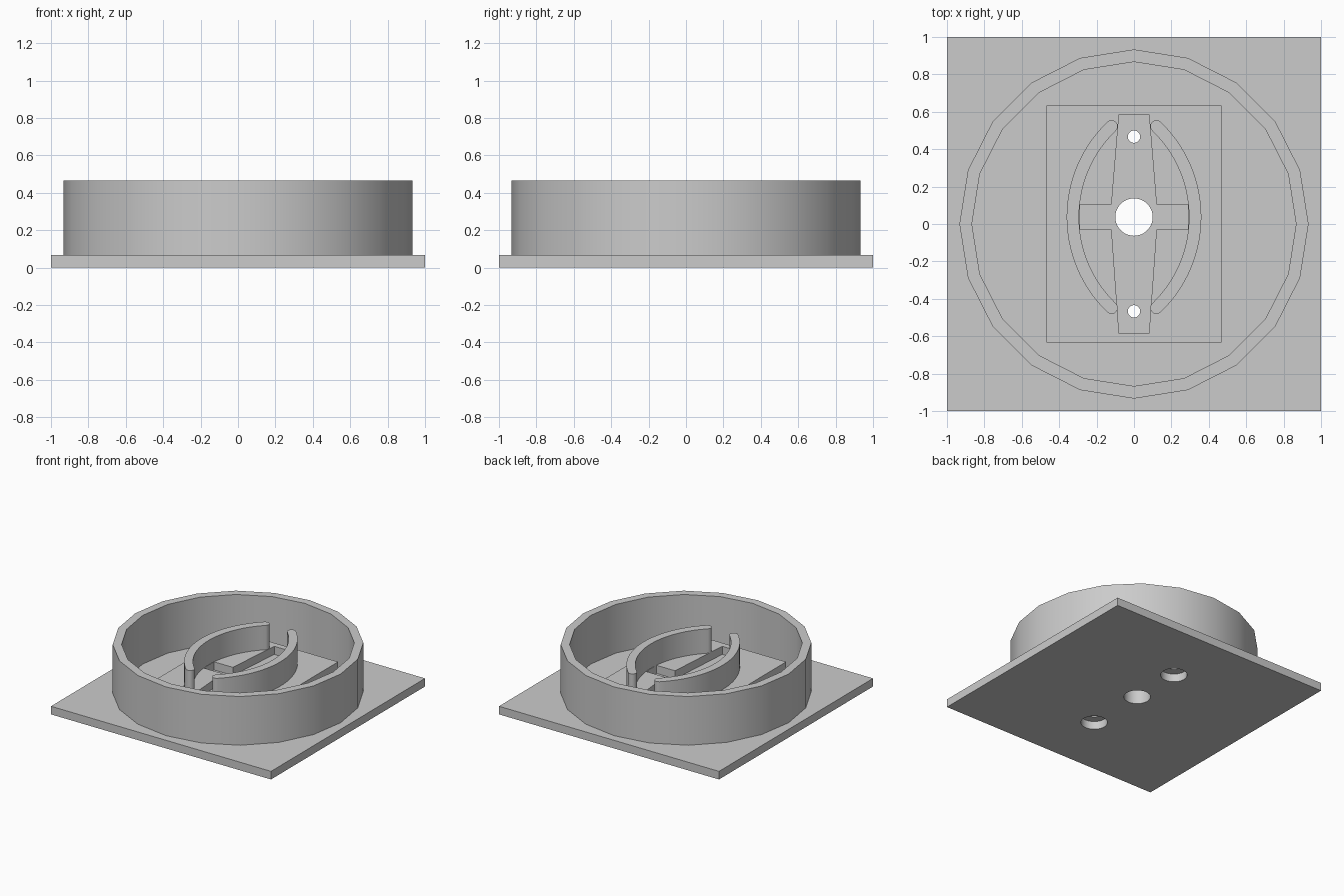
import bpy, bmesh
from math import sin, cos, pi, radians, asin

cube = bpy.data.objects.get("Cube")
if cube:
    bpy.data.objects.remove(cube, do_unlink=True)

# Single plain grey
grey = bpy.data.materials.new("light grey")
grey.use_nodes = True
grey.diffuse_color = (0.6, 0.6, 0.6, 1)
grey.node_tree.nodes["Principled BSDF"].inputs["Base Color"].default_value = (0.6, 0.6, 0.6, 1)

U = 1 / 15                      # design unit
PLATE_TOP, POCKET_FLOOR, BLOCK_TOP = U, 2 * U, 3 * U
ARC_TOP, RING_TOP = 6 * U, 7 * U
MID_Y = 0.037                   # centre of the middle hole and guards


def finish(obj):
    obj.data.shade_smooth()
    obj.data.set_sharp_from_angle(angle=radians(30))


def prism(name, outline, z0, z1):
    """Extrude a flat outline from z0 up to z1."""
    bm = bmesh.new()
    face = bm.faces.new([bm.verts.new((x, y, z0)) for x, y in outline])
    top = bmesh.ops.extrude_face_region(bm, geom=[face])["geom"]
    verts = [v for v in top if isinstance(v, bmesh.types.BMVert)]
    bmesh.ops.translate(bm, verts=verts, vec=(0, 0, z1 - z0))
    bmesh.ops.recalc_face_normals(bm, faces=bm.faces)
    mesh = bpy.data.meshes.new(name)
    bm.to_mesh(mesh)
    bm.free()
    mesh.materials.append(grey)
    obj = bpy.data.objects.new(name, mesh)
    bpy.context.collection.objects.link(obj)
    finish(obj)
    return obj


def rect(hx, hy):
    return [(-hx, -hy), (hx, -hy), (hx, hy), (-hx, hy)]


def circle(r, n, y=0.0):
    return [(r * sin(2 * pi * i / n), y + r * cos(2 * pi * i / n)) for i in range(n)]


def carve(obj, cutters):
    """Subtract the cutters, bake the result and remove them."""
    for c in cutters:
        c.hide_render = True
        mod = obj.modifiers.new("cut", "BOOLEAN")
        mod.operation, mod.solver, mod.object = "DIFFERENCE", "EXACT", c
    bpy.context.view_layer.update()
    graph = bpy.context.evaluated_depsgraph_get()
    baked = bpy.data.meshes.new_from_object(obj.evaluated_get(graph))
    obj.modifiers.clear()
    obj.data = baked
    for c in cutters:
        bpy.data.objects.remove(c, do_unlink=True)
    finish(obj)


# Square base plate with three wide holes
plate = prism("base_plate", rect(1, 1), 0, PLATE_TOP)
carve(plate, [prism("hole_cutter", circle(0.1, 40, y), -0.1, 0.2)
              for y in (-7 * U, MID_Y, 7 * U)])

# Raised block with a cross-shaped pocket, a centre hole and two screw holes
block = prism("centre_block", rect(7 * U, 9.5 * U), PLATE_TOP, BLOCK_TOP)
y0, y1 = MID_Y - U, MID_Y + U
right = [(0.08, -0.585), (0.12, y0), (0.29, y0), (0.29, y1), (0.12, y1), (0.08, 0.585)]
cross = right + [(-x, y) for x, y in reversed(right)]
cutters = [prism("pocket_cutter", cross, POCKET_FLOOR, 0.5),
           prism("hole_cutter", circle(0.1, 40, MID_Y), 0, 0.4)]
cutters += [prism("screw_cutter", circle(0.033, 24, y), 0, 0.4) for y in (-7 * U, 7 * U)]
carve(block, cutters)

# Twenty-sided outer ring wall
ring = prism("ring_wall", circle(14 * U, 20), PLATE_TOP, RING_TOP)
carve(ring, [prism("ring_cutter", circle(13 * U, 20), 0, 1)])

# Two curved guards with rounded ends
R, HALF, CX = 0.672, 0.033, -0.345
END, N, CAP = asin(0.485 / R), 28, 8


def guard(side):
    pts = []
    for i in range(N + 1):                       # outer edge
        a = -END + 2 * END * i / N
        pts.append((CX + (R + HALF) * cos(a), (R + HALF) * sin(a)))
    for i in range(1, CAP):                      # upper tip
        a = END + pi * i / CAP
        pts.append((CX + R * cos(END) + HALF * cos(a), R * sin(END) + HALF * sin(a)))
    for i in range(N + 1):                       # inner edge
        a = END - 2 * END * i / N
        pts.append((CX + (R - HALF) * cos(a), (R - HALF) * sin(a)))
    for i in range(1, CAP):                      # lower tip
        a = -END + pi + pi * i / CAP
        pts.append((CX + R * cos(END) + HALF * cos(a), -R * sin(END) + HALF * sin(a)))
    return [(side * x, y + MID_Y) for x, y in pts]


for label, side in (("left_guard", 1), ("right_guard", -1)):
    prism(label, guard(side), BLOCK_TOP, ARC_TOP)
